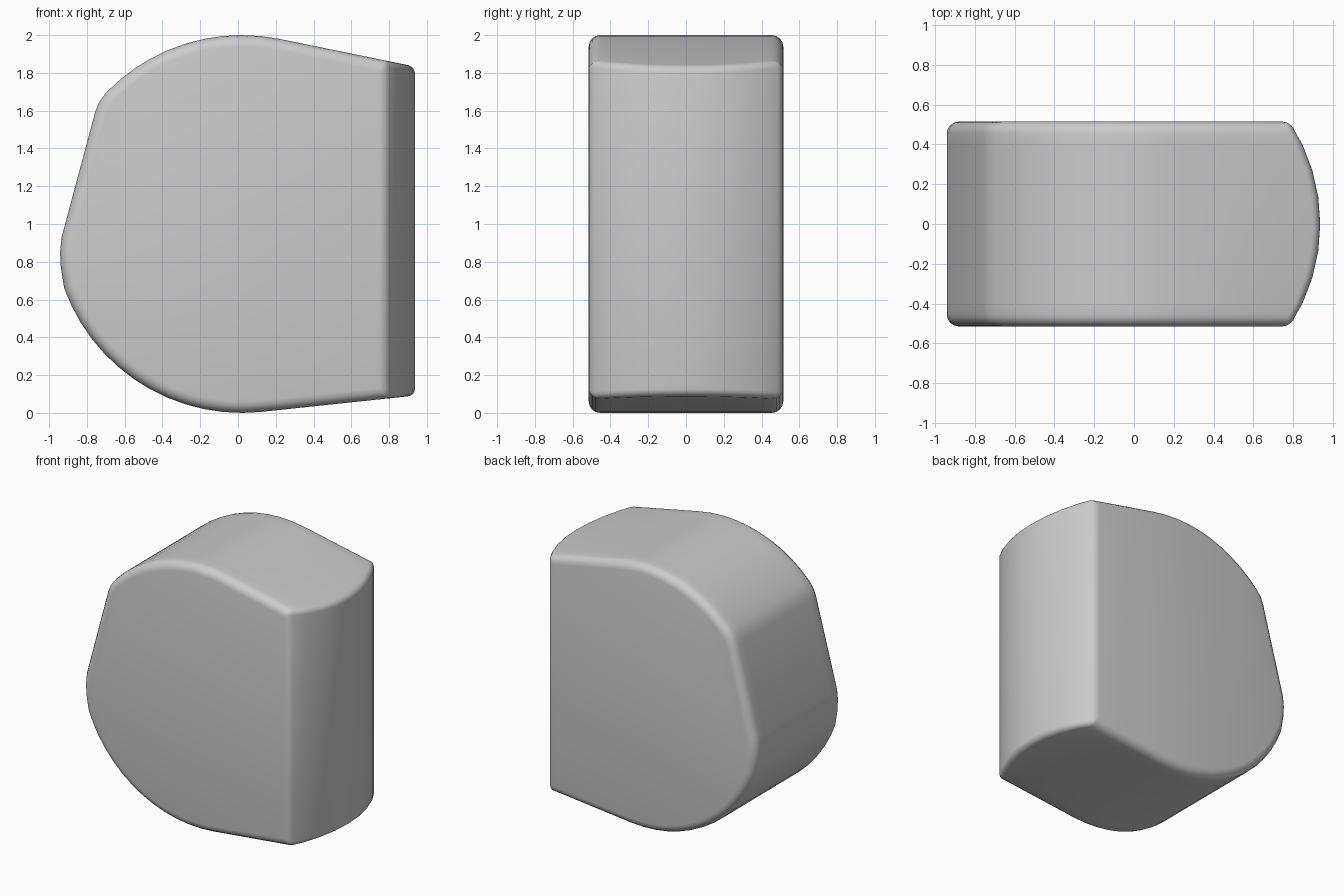
import bpy, bmesh
from math import radians, sin, cos, sqrt

if "Cube" in bpy.data.objects:
    bpy.data.objects.remove(bpy.data.objects["Cube"])

R_CAP, HALF_W = 0.937, 0.515   # bulged right face radius, half depth


def arc(a0, a1, n):
    """Points on the main side circle (x, z)."""
    return [(0.02 + cos(radians(a0 + (a1 - a0) * i / n)),
             1 + sin(radians(a0 + (a1 - a0) * i / n))) for i in range(n + 1)]


# Side profile: round top, slanted cut on the left, round bottom
profile = (arc(78.5, 136, 10)
           + [(-0.735, 1.645), (-0.757, 1.59), (-0.934, 0.93), (-0.942, 0.85), (-0.938, 0.77)]
           + arc(200, 276, 13))
(xt, zt), (xb, zb) = profile[0], profile[-1]

# Slices through the depth; the right end follows the bulged face
bm = bmesh.new()
steps = 8
slices = []
for i in range(steps + 1):
    a = radians(-33.34 + 66.68 * i / steps)
    y = R_CAP * sin(a)
    x = R_CAP * cos(a)
    pts = [(x, zt - 0.204 * (x - xt))] + profile + [(x, zb + 0.106 * (x - xb))]
    slices.append([bm.verts.new((px, y, pz)) for px, pz in pts])
n = len(slices[0])
for s, t in zip(slices, slices[1:]):
    for k in range(n):
        m = (k + 1) % n
        bm.faces.new((s[k], s[m], t[m], t[k]))
bm.faces.new(slices[0])
bm.faces.new(slices[-1])
bmesh.ops.recalc_face_normals(bm, faces=bm.faces)

# Bevel weights: full on the front and back rims, smaller round the bulged face
weight = bm.edges.layers.float.new("bevel_weight_edge")
for e in bm.edges:
    if e.calc_face_angle(0) > radians(30):
        e[weight] = 0.6 if all(v.co.x > 0.7 for v in e.verts) else 1.0

mesh = bpy.data.meshes.new("rounded_block")
bm.to_mesh(mesh)
bm.free()
block = bpy.data.objects.new("rounded_block", mesh)
bpy.context.collection.objects.link(block)

# Rounded rims
bev = block.modifiers.new("rim_bevel", 'BEVEL')
bev.limit_method = 'WEIGHT'
bev.width = 0.06
bev.segments = 4

bpy.context.view_layer.objects.active = block
block.select_set(True)
bpy.ops.object.modifier_apply(modifier=bev.name)
bpy.ops.object.shade_smooth_by_angle(angle=radians(30))
